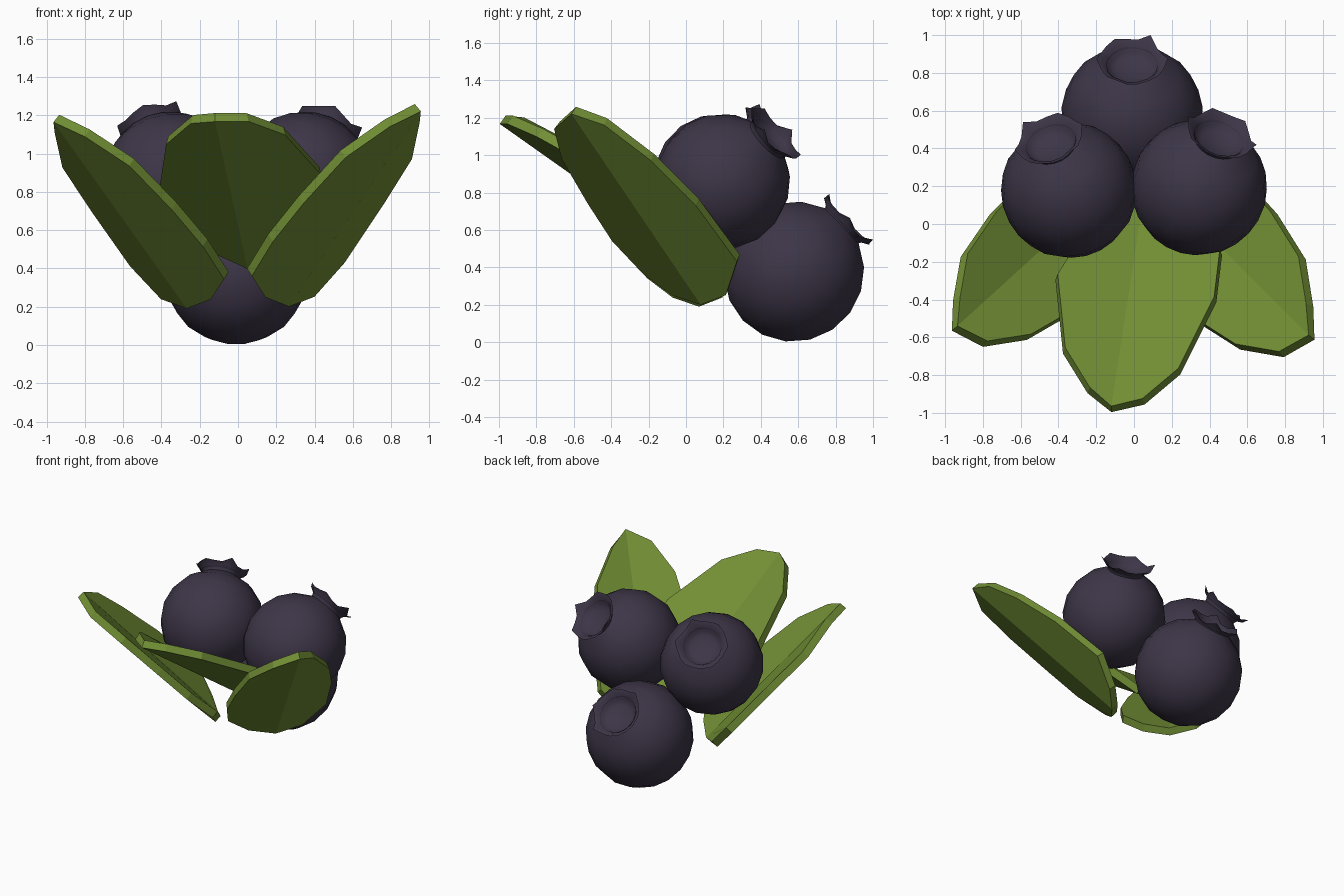
import bpy, math
from mathutils import Vector

if "Cube" in bpy.data.objects:
    bpy.data.objects.remove(bpy.data.objects["Cube"])


def material(name, color):
    m = bpy.data.materials.new(name)
    m.diffuse_color = (*color, 1)
    m.use_nodes = True
    m.node_tree.nodes["Principled BSDF"].inputs["Base Color"].default_value = m.diffuse_color
    return m


BERRY = material("dark_blue_purple", (0.047, 0.036, 0.064))
LEAF = material("leaf_green", (0.165, 0.27, 0.035))


def make_object(name, verts, faces, mat):
    me = bpy.data.meshes.new(name)
    me.from_pydata(verts, [], faces)
    me.materials.append(mat)
    ob = bpy.data.objects.new(name, me)
    bpy.context.collection.objects.link(ob)
    return ob


def berry(name, centre, axis, radius, turn):
    """Lathed ball with a flared, jagged crown around a shallow bowl."""
    segs, rings = 18, 8
    # profile rows: radius, height, jaggedness
    prof = []
    for i in range(1, rings + 1):
        a = math.pi - i * (math.pi - 0.36) / rings
        prof.append((radius * math.sin(a), radius * math.cos(a), 0))
    prof += [(0.135, 0.365, 0), (0.18, 0.398, 1), (0.15, 0.385, 0.6),
             (0.125, 0.345, 0), (0.09, 0.325, 0)]
    verts = [(0, 0, -radius)]
    for r, h, jag in prof:
        for k in range(segs):
            t = 2 * math.pi * k / segs
            wave = jag * math.cos(6 * t) * (0.75 + 0.5 * math.sin(2 * t + turn))
            rr = r + 0.013 * wave
            verts.append((rr * math.cos(t), rr * math.sin(t), h + 0.022 * wave))
    verts.append((0, 0, 0.318))
    last = len(verts) - 1
    faces = []
    for k in range(segs):
        n = (k + 1) % segs
        faces.append((0, 1 + n, 1 + k))
        for i in range(len(prof) - 1):
            a, b = 1 + i * segs, 1 + (i + 1) * segs
            faces.append((a + k, a + n, b + n, b + k))
        top = 1 + (len(prof) - 1) * segs
        faces.append((top + k, top + n, last))
    ob = make_object(name, verts, faces, BERRY)
    ob.rotation_mode = 'QUATERNION'
    ob.rotation_quaternion = Vector(axis).to_track_quat('Z', 'Y')
    ob.location = centre
    bpy.ops.object.select_all(action='DESELECT')
    bpy.context.view_layer.objects.active = ob
    ob.select_set(True)
    bpy.ops.object.shade_smooth_by_angle(angle=math.radians(50))


def leaf(name, base, tip, side_a, side_b, scale=(1, 1, 1)):
    """Two flat halves meeting in a sunken midrib, thickened to a slab."""
    pts = [base] + side_a + [tip] + side_b[::-1]
    verts = [tuple(c * s for c, s in zip(p, scale)) for p in pts]
    t = len(side_a) + 1
    faces = [list(range(t + 1)), list(range(t, len(pts))) + [0]]
    ob = make_object(name, verts, faces, LEAF)
    mod = ob.modifiers.new("thickness", 'SOLIDIFY')
    mod.thickness = 0.055
    mod.offset = 0


# Three berries, tilted towards the back
berry("berry_back", (-0.01, 0.577, 0.378), (0, 0.72, 0.69), 0.378, 0)
berry("berry_right", (0.345, 0.195, 0.86), (0.11, 0.27, 0.25), 0.362, 1.5)
berry("berry_left", (-0.345, 0.18, 0.86), (-0.10, 0.26, 0.265), 0.362, 3)

# Side leaves, the left one a slightly smaller mirror image
base, tip = (0.25, 0.09, 0.22), (0.94, -0.60, 1.24)
inner = [(0.13, -0.06, 0.27), (0.06, -0.21, 0.38), (0.17, -0.38, 0.56),
         (0.33, -0.51, 0.76), (0.55, -0.65, 1.0), (0.78, -0.69, 1.16)]
outer = [(0.38, 0.22, 0.27), (0.54, 0.28, 0.45), (0.74, 0.06, 0.75),
         (0.89, -0.18, 0.99), (0.93, -0.43, 1.18)]
leaf("leaf_right", base, tip, inner, outer)
leaf("leaf_left", base, tip, inner, outer, (-1.01, 0.92, 0.955))

# Broad front leaf
leaf("leaf_front", (0.05, 0.11, 0.42), (-0.12, -0.98, 1.19),
     [(-0.25, -0.02, 0.56), (-0.41, -0.28, 0.80), (-0.37, -0.67, 1.07),
      (-0.24, -0.88, 1.18)],
     [(0.34, 0.03, 0.57), (0.46, -0.15, 0.74), (0.43, -0.40, 0.91),
      (0.24, -0.78, 1.12), (0.05, -0.94, 1.19)])
